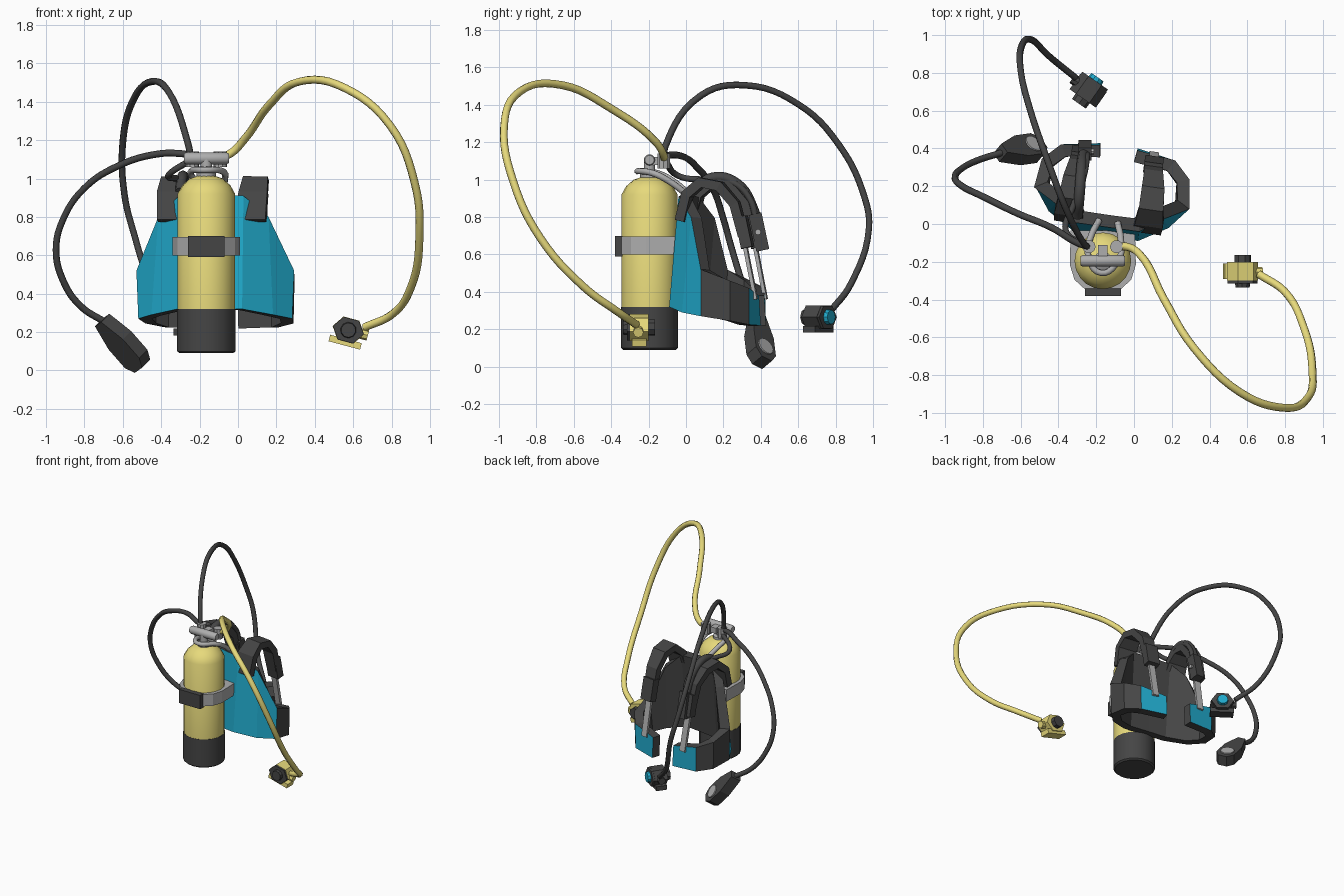
import bpy, bmesh, math
from mathutils import Matrix, Vector

if "Cube" in bpy.data.objects:
    bpy.data.objects.remove(bpy.data.objects["Cube"])


def material(name, rgb):
    m = bpy.data.materials.new(name)
    m.diffuse_color = (*rgb, 1)
    m.use_nodes = True
    m.node_tree.nodes["Principled BSDF"].inputs["Base Color"].default_value = m.diffuse_color
    return m


DARK = material("dark_rubber", (0.06, 0.06, 0.06))
YELLOW = material("yellow", (0.80, 0.70, 0.20))
CYAN = material("cyan", (0.015, 0.40, 0.60))
GREY = material("light_grey", (0.42, 0.42, 0.42))
# Tank axis frame; the harness is turned slightly about it
TANK = Matrix.Translation((-0.165, -0.195, 0))
VEST = TANK @ Matrix.Rotation(math.radians(-8), 4, 'Z')
ID = Matrix()


def finish(name, bm, mats, mat4=ID, smooth=False):
    me = bpy.data.meshes.new(name)
    bm.to_mesh(me)
    bm.free()
    ob = bpy.data.objects.new(name, me)
    bpy.context.collection.objects.link(ob)
    for m in mats:
        me.materials.append(m)
    ob.matrix_world = mat4
    if smooth:
        bpy.context.view_layer.objects.active = ob
        bpy.ops.object.select_all(action='DESELECT')
        ob.select_set(True)
        bpy.ops.object.shade_smooth_by_angle(angle=math.radians(35))
    return ob


def lathe(name, profile, mat, mat4=ID, n=20, smooth=True):
    """Closed solid of revolution about local z from (radius, z) pairs."""
    bm = bmesh.new()
    rings = [[bm.verts.new((r * math.cos(2 * math.pi * i / n), r * math.sin(2 * math.pi * i / n), z))
              for i in range(n)] for r, z in profile]
    for a, b in zip(rings, rings[1:]):
        for i in range(n):
            bm.faces.new((a[i], a[(i + 1) % n], b[(i + 1) % n], b[i]))
    bm.faces.new(rings[0][::-1])
    bm.faces.new(rings[-1])
    return finish(name, bm, [mat], mat4, smooth)


def prism(name, pts, z0, z1, mat, mat4=ID):
    """Outline in local xy extruded along local z."""
    bm = bmesh.new()
    f = bm.faces.new([bm.verts.new((x, y, z0)) for x, y in pts])
    ext = bmesh.ops.extrude_face_region(bm, geom=[f])
    bmesh.ops.translate(bm, vec=(0, 0, z1 - z0),
                        verts=[v for v in ext['geom'] if isinstance(v, bmesh.types.BMVert)])
    bmesh.ops.recalc_face_normals(bm, faces=bm.faces)
    return finish(name, bm, [mat], mat4)


def box(name, size, mat, mat4=ID):
    x, y, z = (s / 2 for s in size)
    return prism(name, [(-x, -y), (x, -y), (x, y), (-x, y)], -z, z, mat, mat4)


def sheet(name, low, high, thick, mats, slots, mat4, offset=-1):
    """Strip of quads between two point rows, thickened."""
    bm = bmesh.new()
    a = [bm.verts.new(p) for p in low]
    b = [bm.verts.new(p) for p in high]
    for i in range(len(a) - 1):
        f = bm.faces.new((a[i], a[i + 1], b[i + 1], b[i]))
        f.material_index = slots[i]
    ob = finish(name, bm, mats, mat4)
    m = ob.modifiers.new("thickness", 'SOLIDIFY')
    m.thickness, m.offset = thick, offset
    m.use_even_offset = True
    m.material_offset = m.material_offset_rim = 1
    return ob


def hose(name, pts, r, mat, mat4=ID):
    cu = bpy.data.curves.new(name, 'CURVE')
    cu.dimensions = '3D'
    cu.bevel_depth, cu.bevel_resolution, cu.resolution_u = r, 2, 6
    cu.use_fill_caps = True
    s = cu.splines.new('BEZIER')
    s.bezier_points.add(len(pts) - 1)
    for bp, p in zip(s.bezier_points, pts):
        bp.co = p
        bp.handle_left_type = bp.handle_right_type = 'AUTO'
    cu.materials.append(mat)
    ob = bpy.data.objects.new(name, cu)
    bpy.context.collection.objects.link(ob)
    ob.matrix_world = mat4
    return ob


T = lambda x, y, z: Matrix.Translation((x, y, z))
RX = lambda d: Matrix.Rotation(math.radians(d), 4, 'X')
RY = lambda d: Matrix.Rotation(math.radians(d), 4, 'Y')
RZ = lambda d: Matrix.Rotation(math.radians(d), 4, 'Z')

# Tank, boot and band
lathe("tank_boot", [(0.14, 0.09), (0.152, 0.10), (0.152, 0.32)], DARK, TANK)
lathe("tank_body", [(0.15, 0.31), (0.15, 0.92), (0.125, 0.965), (0.085, 1.0), (0.04, 1.015)], YELLOW, TANK)
half = [(0.09, -0.155), (0.15, -0.10), (0.175, -0.02), (0.17, 0.16)]
prism("tank_band", half + [(-x, y) for x, y in half[::-1]], 0.60, 0.695, GREY, TANK)
box("band_buckle", (0.19, 0.04, 0.11), DARK, TANK @ T(0, -0.165, 0.645))

# Valve, first stage and carrying loop
lathe("valve_neck", [(0.05, 1.0), (0.05, 1.03), (0.03, 1.04), (0.03, 1.10)], GREY, TANK, 12)
lathe("valve_bar", [(0.025, -0.117), (0.031, -0.105), (0.031, 0.105), (0.025, 0.117)], GREY,
      TANK @ T(0, 0, 1.105) @ RY(90), 12)
box("valve_bridge", (0.05, 0.09, 0.045), GREY, TANK @ T(0, 0.04, 1.10))
for side, x in (("left", -0.238), ("right", -0.092)):
    lathe("port_" + side, [(0.035, 1.06), (0.035, 1.14)], GREY, T(x, -0.12, 0), 10)
arm = [(0.05, 0.21, 0.92), (0.08, 0.12, 0.99), (0.085, 0.03, 1.035)]
hose("carry_loop", arm + [(0, -0.065, 1.045)] + [(-x, y, z) for x, y, z in arm[::-1]], 0.017, GREY, VEST)

# Vest shell: columns of (bottom point, top point), mirrored
cols = [((0.0, 0.13, 0.32), (0.0, 0.18, 0.92)), ((0.17, 0.13, 0.32), (0.17, 0.18, 0.91)),
        ((0.32, 0.22, 0.29), (0.29, 0.265, 0.80)), ((0.405, 0.335, 0.27), (0.415, 0.335, 0.52)),
        ((0.39, 0.49, 0.245), (0.395, 0.49, 0.46)), ((0.30, 0.58, 0.225), (0.305, 0.58, 0.42)),
        ((0.10, 0.615, 0.22), (0.10, 0.605, 0.38))]
flip = lambda p: (-p[0], p[1], p[2])
full = [(flip(a), flip(b)) for a, b in cols[:0:-1]] + cols
slots = [0, 1, 1, 0, 0, 0]
sheet("vest_shell", [c[0] for c in full], [c[1] for c in full], 0.065, [CYAN, DARK],
      slots + slots[::-1], VEST)

# Shoulder straps, pads and webbing on both sides: (lateral, depth, height)
path = [(0.20, 0.20, 0.78), (0.215, 0.235, 0.92), (0.215, 0.31, 0.985), (0.21, 0.41, 0.965),
        (0.20, 0.49, 0.87), (0.195, 0.535, 0.70)]
widths = [0.085, 0.075, 0.065, 0.06, 0.05, 0.045]
web = [(0.195, 0.525, 0.74), (0.19, 0.60, 0.36)]
for side, s in (("left", -1), ("right", 1)):
    sheet("shoulder_strap_" + side, [(s * u - w, v, z) for (u, v, z), w in zip(path, widths)],
          [(s * u + w, v, z) for (u, v, z), w in zip(path, widths)], 0.05, [DARK], [0] * 5, VEST, 0)
    sheet("webbing_" + side, [(s * u - 0.025, v, z) for u, v, z in web],
          [(s * u + 0.025, v, z) for u, v, z in web], 0.02, [GREY], [0], VEST, 0)
    box("strap_pad_" + side, (0.10, 0.06, 0.17), DARK, VEST @ T(s * 0.195, 0.54, 0.72) @ RX(12))

# Inflator hose over the left shoulder, with its hand piece
hose("inflator_feed", [(-0.24, -0.11, 1.10), (-0.36, -0.04, 1.02), (-0.32, 0.10, 1.0), (-0.27, 0.24, 0.99),
                       (-0.25, 0.34, 0.90), (-0.25, 0.38, 0.74)], 0.017, DARK)
hose("inflator_tube", [(-0.30, 0.04, 0.93), (-0.29, 0.14, 1.01), (-0.28, 0.27, 0.98), (-0.27, 0.36, 0.84),
                       (-0.26, 0.39, 0.70)], 0.028, DARK)
box("inflator_grip", (0.07, 0.07, 0.20), DARK, T(-0.26, 0.39, 0.72) @ RX(12))
lathe("inflator_button", [(0.016, 0), (0.016, 0.012)], GREY, T(-0.225, 0.385, 0.72) @ RY(90), 8)

# Long hoses
hose("yellow_hose", [(-0.09, -0.12, 1.11), (-0.04, -0.12, 1.13), (0.03, -0.16, 1.20), (0.16, -0.40, 1.38),
                     (0.32, -0.66, 1.505), (0.56, -0.89, 1.47), (0.79, -0.973, 1.28), (0.92, -0.92, 0.98),
                     (0.945, -0.78, 0.69), (0.90, -0.55, 0.43), (0.80, -0.36, 0.29), (0.66, -0.265, 0.225)],
     0.021, YELLOW)
hose("breathing_hose", [(-0.245, -0.12, 1.11), (-0.26, -0.11, 1.18), (-0.36, 0.08, 1.45), (-0.45, 0.315, 1.505),
                        (-0.55, 0.605, 1.40), (-0.60, 0.815, 1.19), (-0.592, 0.95, 0.92), (-0.55, 0.978, 0.74),
                        (-0.44, 0.88, 0.44), (-0.31, 0.775, 0.30)], 0.018, DARK)
hose("gauge_hose", [(-0.24, -0.12, 1.12), (-0.30, -0.10, 1.13), (-0.435, -0.02, 1.125), (-0.615, 0.055, 1.07),
                    (-0.80, 0.145, 0.95), (-0.91, 0.20, 0.79), (-0.948, 0.245, 0.63), (-0.91, 0.295, 0.465),
                    (-0.82, 0.34, 0.335), (-0.69, 0.38, 0.25)], 0.018, DARK)


# Mouth regulators: local +y is the purge face, hose joins at local -x
def regulator(name, body, button, mat4):
    hexa = [(0.085 * math.cos(math.radians(a)), 0.072 * math.sin(math.radians(a))) for a in range(0, 360, 60)]
    face = mat4 @ RX(-90)
    prism(name + "_body", hexa, -0.055, 0.045, body, face)
    prism(name + "_face_plate", [(x * 0.97, y * 0.97) for x, y in hexa], 0.045, 0.06, DARK, face)
    lathe(name + "_purge", [(0.042, 0.06), (0.038, 0.082)], button, face, 10)
    lathe(name + "_mouthpiece", [(0.045, -0.09), (0.045, -0.05)], DARK, face, 8)
    lathe(name + "_inlet", [(0.028, -0.105), (0.028, -0.05)], body, mat4 @ RY(90), 8)
    box(name + "_exhaust", (0.17, 0.08, 0.035), body, mat4 @ T(0, -0.005, -0.065))


regulator("spare_regulator", YELLOW, DARK, T(0.575, -0.255, 0.21) @ RZ(180) @ RY(-15))
regulator("main_regulator", DARK, CYAN, T(-0.24, 0.71, 0.265) @ RZ(-35))

# Gauge console: long axis d, dial facing n
d = Vector((0.21, 0.03, -0.24)).normalized()
n = Vector((0.5, 0.6, 0.5))
n = (n - d * n.dot(d)).normalized()
s = n.cross(d)
G = Matrix((d, s, n)).transposed().to_4x4()
G.translation = (-0.60, 0.395, 0.145)
prism("gauge_console", [(-0.16, -0.03), (-0.02, -0.07), (0.11, -0.07), (0.16, -0.035),
                        (0.16, 0.035), (0.11, 0.07), (-0.02, 0.07), (-0.16, 0.03)], -0.045, 0.035, DARK, G)
lathe("gauge_dial", [(0.052, 0.03), (0.05, 0.042)], GREY, G @ T(0.075, 0, 0), 12)
